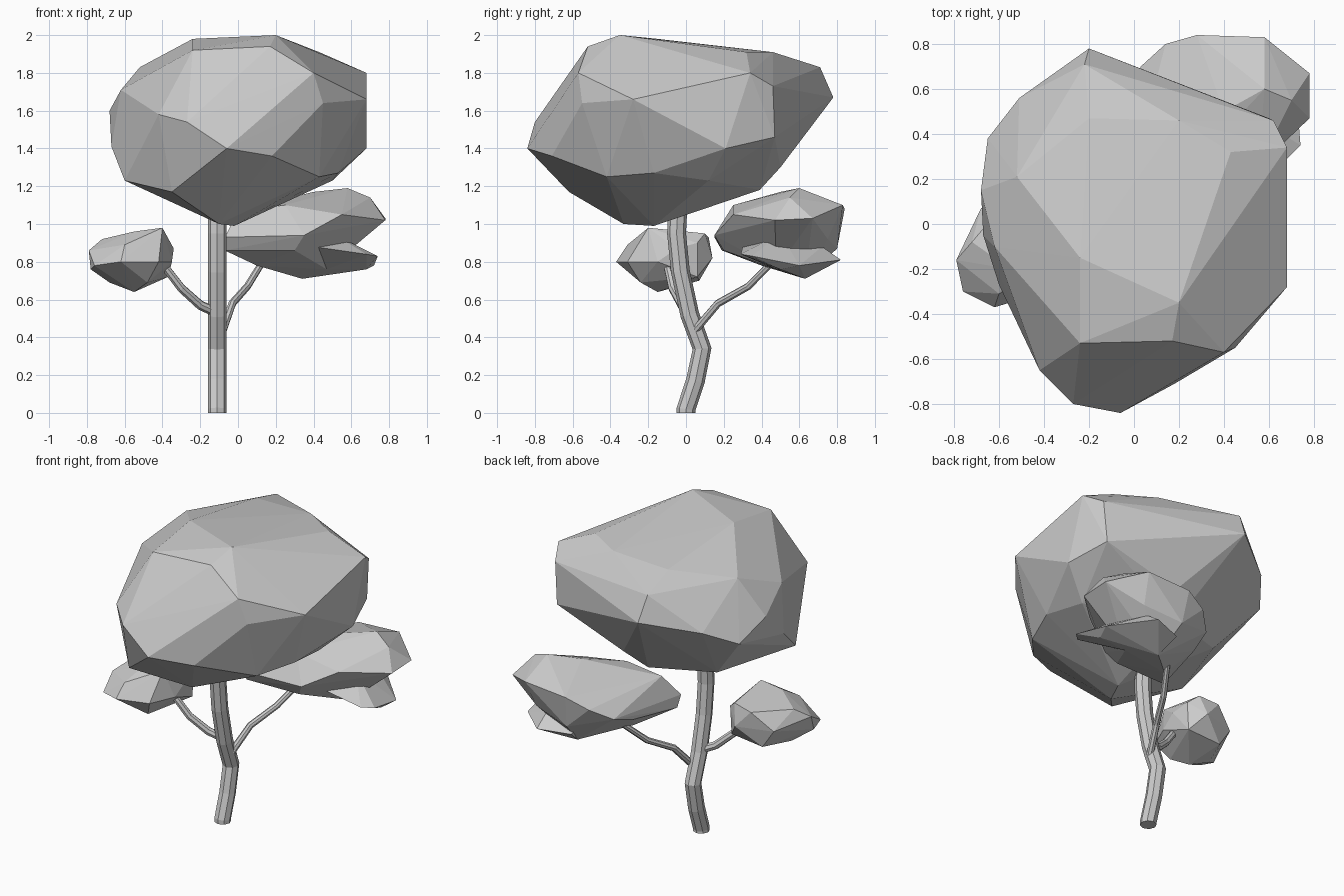
import bpy
import bmesh
from mathutils import Vector

default_cube = bpy.data.objects.get("Cube")
if default_cube:
    bpy.data.objects.remove(default_cube, do_unlink=True)


def make_material(name, colour):
    material = bpy.data.materials.new(name)
    material.use_nodes = True
    material.diffuse_color = colour
    shader = next(n for n in material.node_tree.nodes if n.type == "BSDF_PRINCIPLED")
    shader.inputs["Base Color"].default_value = colour
    return material


plain_grey = make_material("plain_grey", (0.6, 0.6, 0.6, 1))


def add_object(name, data):
    """Link new data into the scene with the shared material."""
    data.materials.append(plain_grey)
    item = bpy.data.objects.new(name, data)
    bpy.context.scene.collection.objects.link(item)
    return item


def faceted_clump(name, corners):
    """Wrap a flat-shaded shell around the outermost corners of a leaf clump."""
    mesh = bpy.data.meshes.new(name)
    bm = bmesh.new()
    for corner in corners:
        bm.verts.new(Vector(corner))
    hull = bmesh.ops.convex_hull(bm, input=bm.verts)
    unused = {g for g in hull["geom_interior"] + hull["geom_unused"]
              if isinstance(g, bmesh.types.BMVert)}
    bmesh.ops.delete(bm, geom=list(unused), context="VERTS")
    bmesh.ops.recalc_face_normals(bm, faces=bm.faces)
    for face in bm.faces:
        face.smooth = False
    bm.to_mesh(mesh)
    bm.free()
    return add_object(name, mesh)


def wooden_limb(name, path, start_radius, end_radius):
    """Sweep an eight-sided tapering section along a bent path."""
    curve = bpy.data.curves.new(name, "CURVE")
    curve.dimensions = "3D"
    curve.bevel_depth = 1
    curve.bevel_resolution = 2
    curve.use_fill_caps = True
    spline = curve.splines.new("POLY")
    spline.points.add(len(path) - 1)
    spline.use_smooth = False
    for i, (point, location) in enumerate(zip(spline.points, path)):
        blend = i / (len(path) - 1)
        point.co = (*location, 1)
        point.radius = start_radius + (end_radius - start_radius) * blend
    return add_object(name, curve)


# Trunk: level foot, leans back, then bends forward into the crown
trunk_x = -.11
trunk_bends = [(0, 0), (0, .02), (.05, .17), (.085, .34), (.02, .52),
               (-.03, .75), (-.05, .95), (-.04, 1.15)]
wooden_limb("trunk", [(trunk_x, y, z) for y, z in trunk_bends], .05, .05)

# Side branches
wooden_limb("right_branch",
            [(-.11, .02, .53), (-.2, -.02, .57), (-.3, -.07, .66), (-.4, -.1, .79)],
            .027, .022)
wooden_limb("left_branch",
            [(-.08, .05, .44), (-.03, .17, .58), (.05, .33, .67), (.13, .46, .8)],
            .022, .018)

# Crown: underside, widest band, shoulders and top
crown_underside = [
    (-.1, -.33, 1), (-.02, -.17, .99), (-.35, -.62, 1.17), (-.6, -.27, 1.23),
    (0, .39, 1.18), (.5, .12, 1.23), (.53, -.17, 1.27), (.43, -.42, 1.25),
    (-.4, .25, 1.2), (.1, .5, 1.3)]
crown_band = [
    (-.06, -.84, 1.4), (.18, -.71, 1.36), (-.27, -.8, 1.54), (-.42, -.65, 1.58),
    (.45, -.55, 1.64), (.68, -.28, 1.66), (.68, .21, 1.4), (.6, .47, 1.46),
    (-.2, .78, 1.67), (-.51, .56, 1.6), (-.65, .38, 1.5), (-.68, .15, 1.6),
    (-.67, -.05, 1.41)]
crown_top = [
    (.4, -.57, 1.8), (.68, .34, 1.8), (.62, .46, 1.73), (-.22, .71, 1.83),
    (-.62, -.1, 1.71), (-.24, -.53, 1.92), (.17, -.52, 1.94), (.2, -.35, 2),
    (-.24, -.15, 1.98), (.43, .32, 1.91), (.2, .46, 1.91), (-.2, .47, 1.9),
    (-.52, .21, 1.83)]
faceted_clump("crown", crown_underside + crown_band + crown_top)

# Small clump on the right branch
faceted_clump("right_clump", [
    (-.79, -.16, .86), (-.78, -.2, .76), (-.76, -.3, .78), (-.62, -.37, .8),
    (-.6, -.31, .89), (-.72, -.08, .92), (-.68, .07, .82), (-.55, .12, .93),
    (-.42, .1, .95), (-.4, -.2, .98), (-.55, -.2, .96), (-.34, -.05, .87),
    (-.35, -.15, .8), (-.37, .06, .72), (-.45, .14, .82), (-.55, -.15, .64),
    (-.6, .07, .7), (-.42, -.31, .8), (-.68, -.12, .69), (-.48, -.24, .69),
    (-.36, .06, .9)])

# Wide clump on the left branch: main mass, then a low spur past the outer notch
faceted_clump("left_clump", [
    (-.07, .15, .93), (-.07, .19, .86), (0, .25, 1.07), (0, .55, .9),
    (.03, .7, .95), (.14, .8, 1.02), (.28, .84, 1.08), (.58, .83, 1.1),
    (.78, .67, 1.03), (.78, .47, 1.02), (.7, .55, 1.14), (.58, .6, 1.19),
    (.4, .5, 1.17), (.25, .25, 1.1), (.35, .15, .94), (.55, .25, 1.05),
    (.3, .8, .87), (.55, .75, .92), (.3, .2, .86), (.1, .4, .78),
    (.34, .63, .71), (.47, .48, .76)])
faceted_clump("left_clump_spur", [
    (.34, .63, .71), (.47, .48, .76), (.68, .5, .76), (.74, .35, .83),
    (.68, .29, .84), (.5, .82, .81), (.3, .75, .8), (.4, .3, .88),
    (.72, .6, .78), (.5, .5, .95), (.5, .72, .88)])
